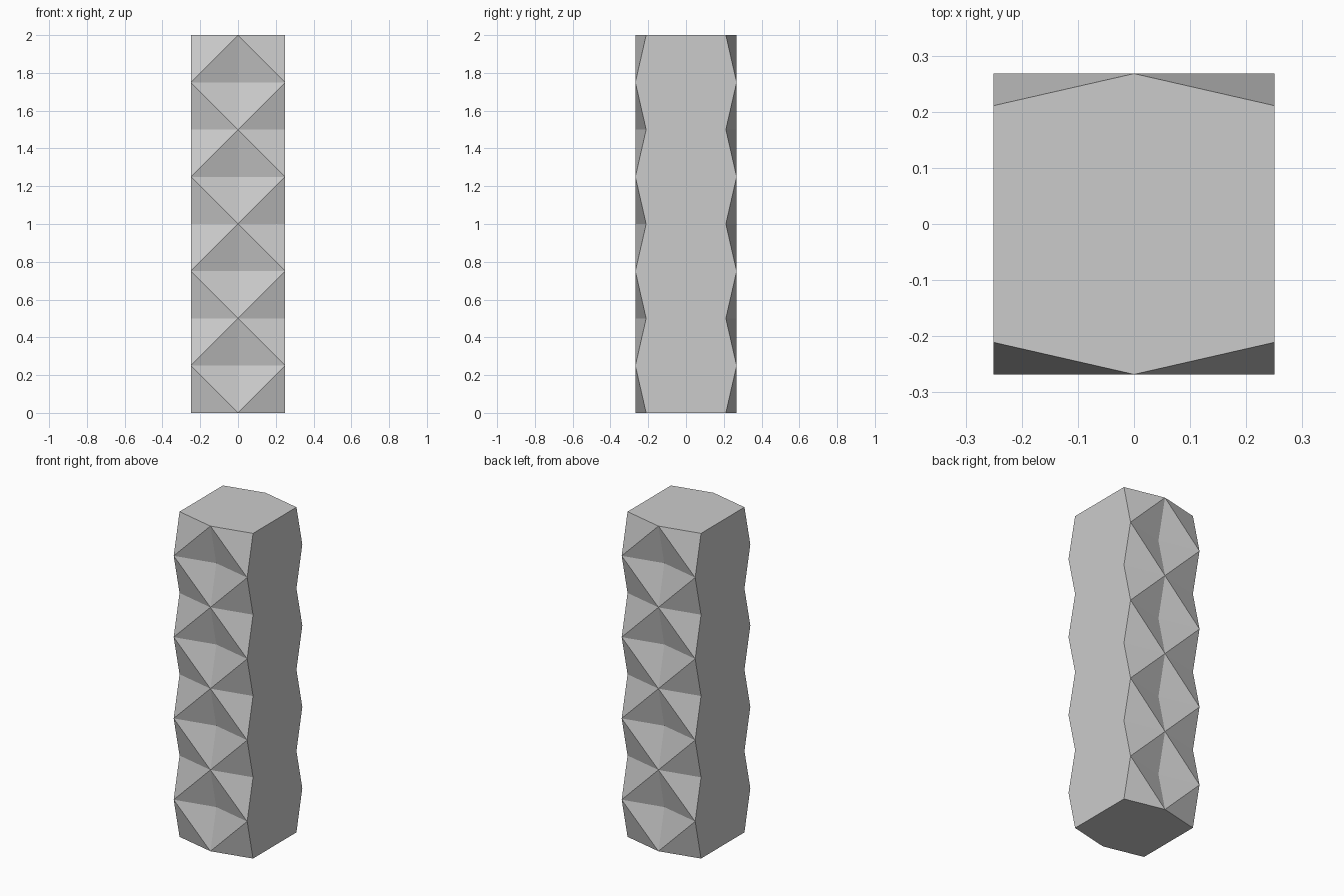
import bpy, bmesh

if "Cube" in bpy.data.objects:
    bpy.data.objects.remove(bpy.data.objects["Cube"])

HALF_W = 0.25            # half width in x
RIDGE, PIT = 0.268, 0.211  # depth of raised and sunken points
ROWS, STEP = 8, 0.25

bm = bmesh.new()


def depth(col, row):
    """Raised and sunken points alternate like a checkerboard."""
    return RIDGE if (col + row) % 2 else PIT


# Point grids for the front and back
grid = {}
for side in (-1, 1):
    for row in range(ROWS + 1):
        for col in range(3):
            co = ((col - 1) * HALF_W, side * depth(col, row), row * STEP)
            grid[side, row, col] = bm.verts.new(co)

# Faceted front and back: each cell folds outward along its raised diagonal
for side in (-1, 1):
    for row in range(ROWS):
        for col in range(2):
            a, b = grid[side, row, col], grid[side, row, col + 1]
            c, d = grid[side, row + 1, col + 1], grid[side, row + 1, col]
            if (col + row) % 2:
                tris = ((a, b, c), (a, c, d))
            else:
                tris = ((a, b, d), (b, c, d))
            for tri in tris:
                bm.faces.new(tri)

# Flat left and right sides
for col in (0, 2):
    for row in range(ROWS):
        bm.faces.new((grid[-1, row, col], grid[1, row, col],
                      grid[1, row + 1, col], grid[-1, row + 1, col]))

# Hexagonal bottom and top
for row in (0, ROWS):
    bm.faces.new([grid[-1, row, c] for c in (0, 1, 2)] +
                 [grid[1, row, c] for c in (2, 1, 0)])

bmesh.ops.recalc_face_normals(bm, faces=bm.faces)
mesh = bpy.data.meshes.new("faceted_column")
bm.to_mesh(mesh)
bm.free()
column = bpy.data.objects.new("faceted_column", mesh)
bpy.context.collection.objects.link(column)
